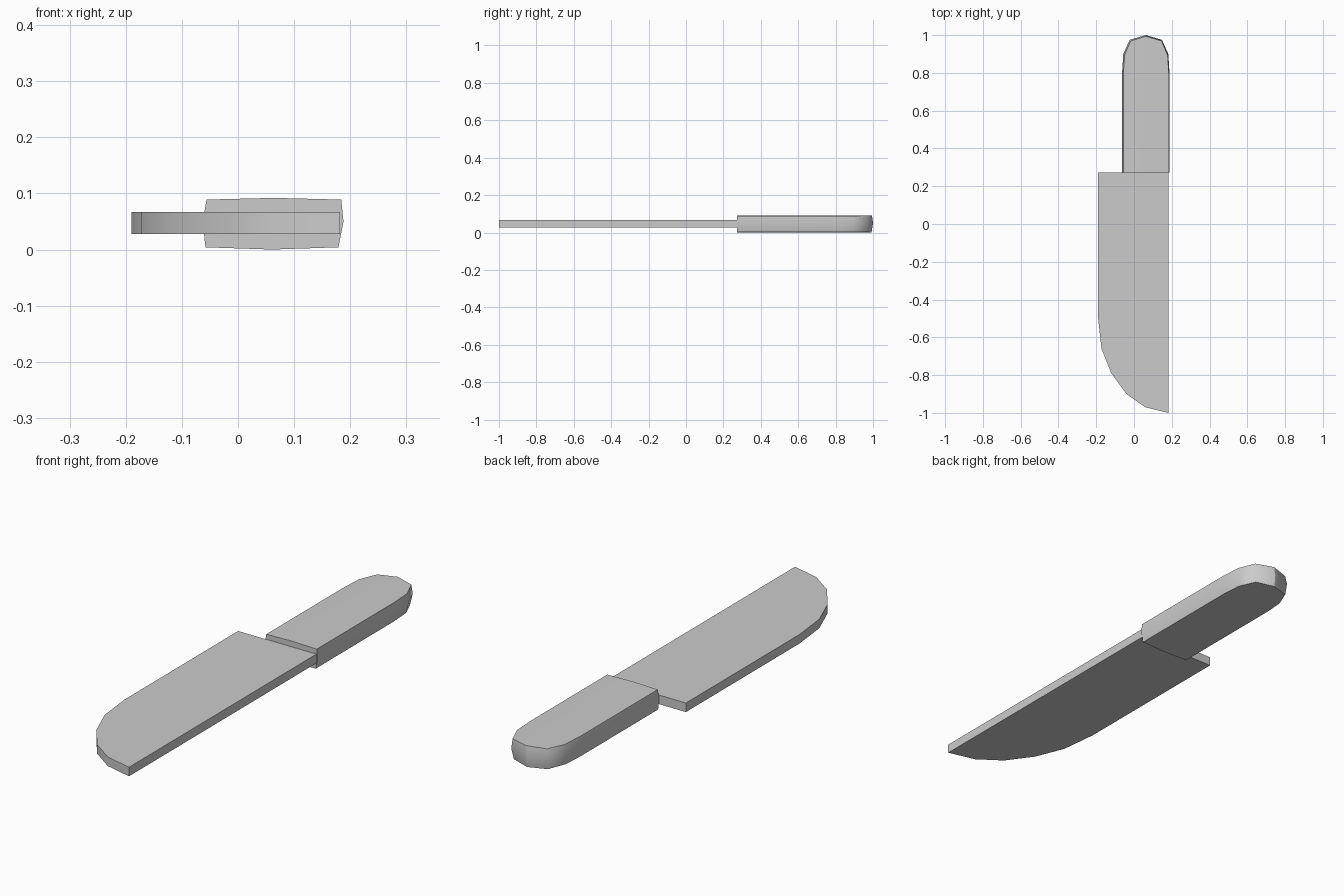
import bpy, bmesh, math

cube = bpy.data.objects.get("Cube")
if cube:
    bpy.data.objects.remove(cube, do_unlink=True)

GREY = (0.6, 0.6, 0.6, 1.0)
grey = bpy.data.materials.new("plain grey")
grey.use_nodes = True
grey.diffuse_color = GREY
grey.node_tree.nodes["Principled BSDF"].inputs["Base Color"].default_value = GREY


def finish(name, bm, sharp_angle):
    """Smooth the shallow edges, keep the rest sharp, and add the object."""
    bmesh.ops.recalc_face_normals(bm, faces=bm.faces)
    for face in bm.faces:
        face.smooth = True
    for edge in bm.edges:
        if edge.calc_face_angle(0) > math.radians(sharp_angle):
            edge.smooth = False
    mesh = bpy.data.meshes.new(name)
    bm.to_mesh(mesh)
    bm.free()
    mesh.materials.append(grey)
    obj = bpy.data.objects.new(name, mesh)
    bpy.context.collection.objects.link(obj)
    return obj


# Blade: flat slab with a straight spine and a curved cutting edge
JOINT = 0.272
blade_outline = [(0.182, JOINT), (-0.19, JOINT), (-0.19, -0.5), (-0.172, -0.66),
                 (-0.12, -0.79), (-0.04, -0.9), (0.06, -0.97), (0.182, -1.0)]
bm = bmesh.new()
base = bm.faces.new([bm.verts.new((x, y, 0.028)) for x, y in blade_outline])
extruded = bmesh.ops.extrude_face_region(bm, geom=[base], use_keep_orig=True)
top = [v for v in extruded["geom"] if isinstance(v, bmesh.types.BMVert)]
bmesh.ops.translate(bm, verts=top, vec=(0, 0, 0.039))
finish("blade", bm, 40)

# Handle: rounded outline lofted through a bottom, middle and top ring
left_half = [(-1, JOINT), (-1, 0.8), (-0.95, 0.9), (-0.68, 0.975)]
handle_outline = (left_half + [(0, 1.0)]
                  + [(-u, y) for u, y in reversed(left_half)] + [(0, JOINT)])
# left x, right x, edge height, crown, tip inset
levels = [(-0.058, 0.179, 0.004, -0.004, 0.008),
          (-0.063, 0.188, 0.05, 0.0, 0.0),
          (-0.056, 0.184, 0.089, 0.003, 0.006)]
bm = bmesh.new()
rings = []
for left, right, height, crown, inset in levels:
    centre, half = (left + right) / 2, (right - left) / 2
    rings.append([bm.verts.new((centre + u * half,
                                y - inset * (y > 0.85),
                                height + crown * (1 - abs(u))))
                  for u, y in handle_outline])
count = len(handle_outline)
for low, high in zip(rings, rings[1:]):
    for i in range(count):
        j = (i + 1) % count
        bm.faces.new((low[i], low[j], high[j], high[i]))
# Caps split along the shallow centre ridge
tip = len(left_half)
for ring in (rings[0], rings[-1]):
    bm.faces.new(ring[:tip + 1] + ring[-1:])
    bm.faces.new(ring[tip:])
# Crisp crease down the butt of the handle
for low, high in zip(rings, rings[1:]):
    bm.edges.get((low[tip], high[tip])).smooth = False
finish("handle", bm, 55)
